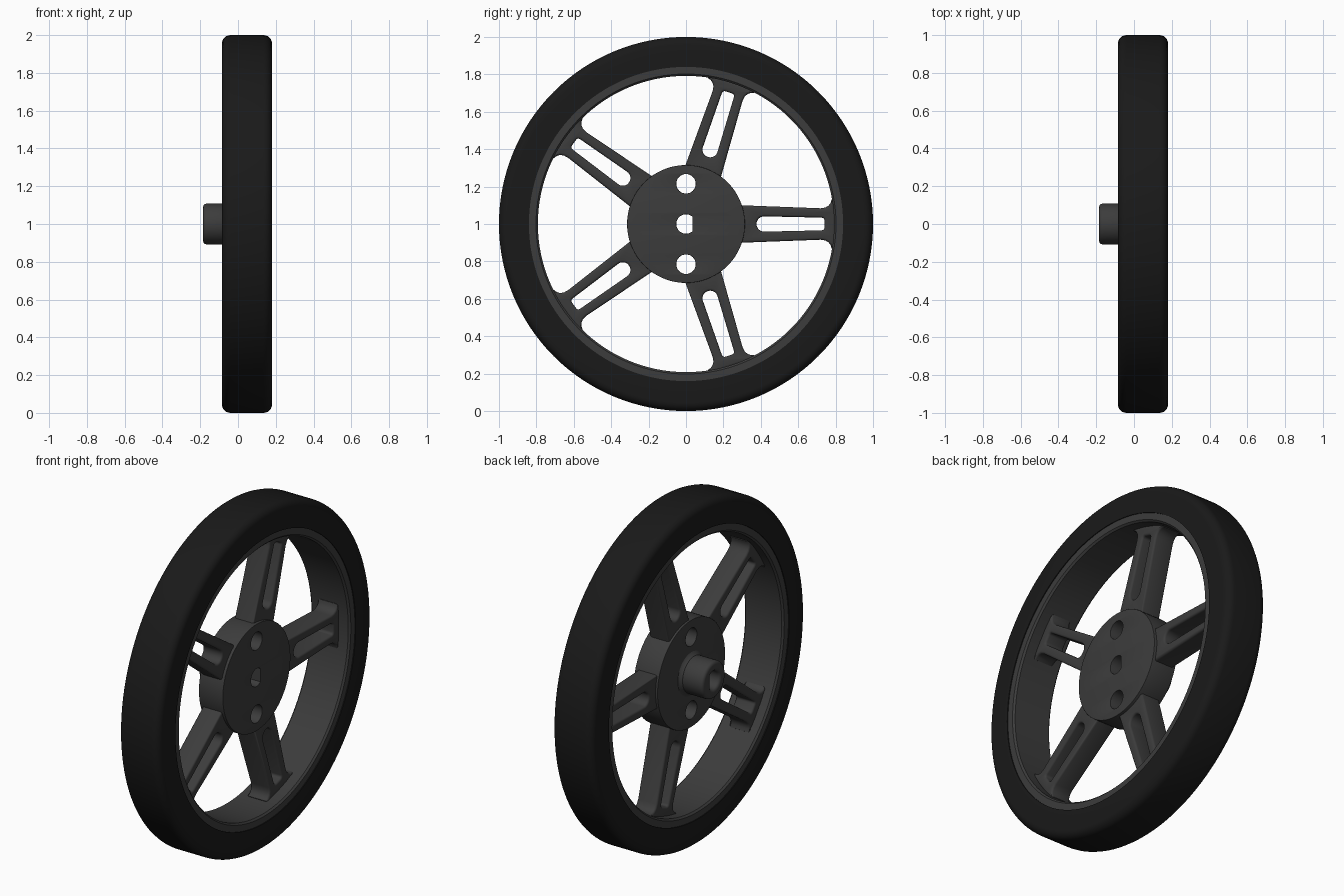
import bpy, bmesh
from math import sin, cos, pi, radians, sqrt
from mathutils import Matrix

if "Cube" in bpy.data.objects:
    bpy.data.objects.remove(bpy.data.objects["Cube"])

C = 1.0  # axle height


def material(name, v):
    m = bpy.data.materials.new(name)
    m.diffuse_color = (v, v, v, 1)
    m.use_nodes = True
    m.node_tree.nodes["Principled BSDF"].inputs["Base Color"].default_value = m.diffuse_color
    return m


RUBBER = material("rubber", 0.010)
PLASTIC = material("plastic", 0.045)


def finish(name, bm, mat):
    bmesh.ops.remove_doubles(bm, verts=bm.verts, dist=1e-4)
    bmesh.ops.recalc_face_normals(bm, faces=bm.faces)
    me = bpy.data.meshes.new(name)
    bm.to_mesh(me)
    bm.free()
    me.materials.append(mat)
    ob = bpy.data.objects.new(name, me)
    bpy.context.collection.objects.link(ob)
    bpy.ops.object.select_all(action='DESELECT')
    ob.select_set(True)
    bpy.context.view_layer.objects.active = ob
    bpy.ops.object.shade_smooth_by_angle(angle=radians(35))
    return ob


def lathe(name, profile, mat, n=128):
    """Closed (x, radius) profile spun about the axle."""
    bm = bmesh.new()
    rings = [[bm.verts.new((x, r * cos(2 * pi * i / n), C + r * sin(2 * pi * i / n)))
              for x, r in profile] for i in range(n)]
    k = len(profile)
    for i in range(n):
        a, b = rings[i], rings[(i + 1) % n]
        for j in range(k):
            bm.faces.new((a[j], b[j], b[(j + 1) % k], a[(j + 1) % k]))
    return finish(name, bm, mat)


def plate(name, loops, x0, x1, bevel, mat):
    """Filled (y, z) outlines with holes, extruded from x0 to x1."""
    cu = bpy.data.curves.new(name + "_outline", 'CURVE')
    cu.dimensions, cu.fill_mode = '2D', 'BOTH'
    cu.extrude = (x1 - x0) / 2 - bevel
    cu.bevel_depth, cu.bevel_resolution, cu.offset = bevel, 2, -bevel
    for pts in loops:
        s = cu.splines.new('POLY')
        s.points.add(len(pts) - 1)
        for p, (u, v) in zip(s.points, pts):
            p.co = (u, v, 0, 1)
        s.use_cyclic_u = True
    tmp = bpy.data.objects.new("tmp", cu)
    bpy.context.collection.objects.link(tmp)
    dg = bpy.context.evaluated_depsgraph_get()
    me = bpy.data.meshes.new_from_object(tmp.evaluated_get(dg))
    bpy.data.objects.remove(tmp)
    me.transform(Matrix(((0, 0, 1, (x0 + x1) / 2), (1, 0, 0, 0), (0, 1, 0, C), (0, 0, 0, 1))))
    bm = bmesh.new()
    bm.from_mesh(me)
    bpy.data.meshes.remove(me)
    return finish(name, bm, mat)


def arc(u, v, r, a0, a1, n):
    return [(u + r * cos(radians(a0 + (a1 - a0) * i / n)),
             v + r * sin(radians(a0 + (a1 - a0) * i / n))) for i in range(n + 1)]


def circle(u, v, r, n=48):
    return arc(u, v, r, 0, 360, n)[:-1]


def mirrored(half):
    return half + [(u, -v) for u, v in reversed(half)]


# tyre with rounded shoulders
R = 0.045
tyre = [(-0.085, 0.84)] + arc(-0.085 + R, 1 - R, R, 180, 90, 6) + arc(0.18 - R, 1 - R, R, 90, 0, 6) + [(0.18, 0.84)]
lathe("tyre", tyre, RUBBER)

# rim band inside the tyre
lathe("rim", [(-0.080, 0.842), (-0.080, 0.802), (-0.070, 0.792), (0.165, 0.792),
              (0.175, 0.802), (0.175, 0.842)], PLASTIC)

# hub disc with D-shaped axle bore and two side holes
d_bore = arc(0, 0, 0.052, 48, 312, 32)
plate("hub", [circle(0, 0, 0.315, 96), d_bore, circle(0, 0.215, 0.052), circle(0, -0.215, 0.052)],
      -0.035, 0.122, 0.002, PLASTIC)

# axle boss on the inner side, with a small fillet at its root
plate("axle_boss", [circle(0, 0, 0.108, 64), d_bore], -0.185, -0.033, 0.018, PLASTIC)
lathe("boss_fillet", [(-0.033, 0.09), (-0.033, 0.13), (-0.04, 0.118), (-0.053, 0.109), (-0.06, 0.09)], PLASTIC, 64)

# five slotted spokes, flared where they meet the rim
side = [(0.27, 0.101), (0.72, 0.084), (0.745, 0.088), (0.762, 0.098), (0.773, 0.112), (0.778, 0.13),
        (sqrt(0.80 ** 2 - 0.13 ** 2), 0.13), (0.797, 0.065)]
outline = mirrored(side)
slot = mirrored(arc(0.418, 0, 0.041, 172, 92, 8) + arc(0.725, 0.019, 0.015, 90, 0, 4))
for i in range(5):
    c, s = cos(radians(72 * i)), sin(radians(72 * i))
    turned = [[(u * c - v * s, u * s + v * c) for u, v in lp] for lp in (outline, slot)]
    plate(f"spoke_{i + 1}", turned, -0.022, 0.105, 0.012, PLASTIC)
